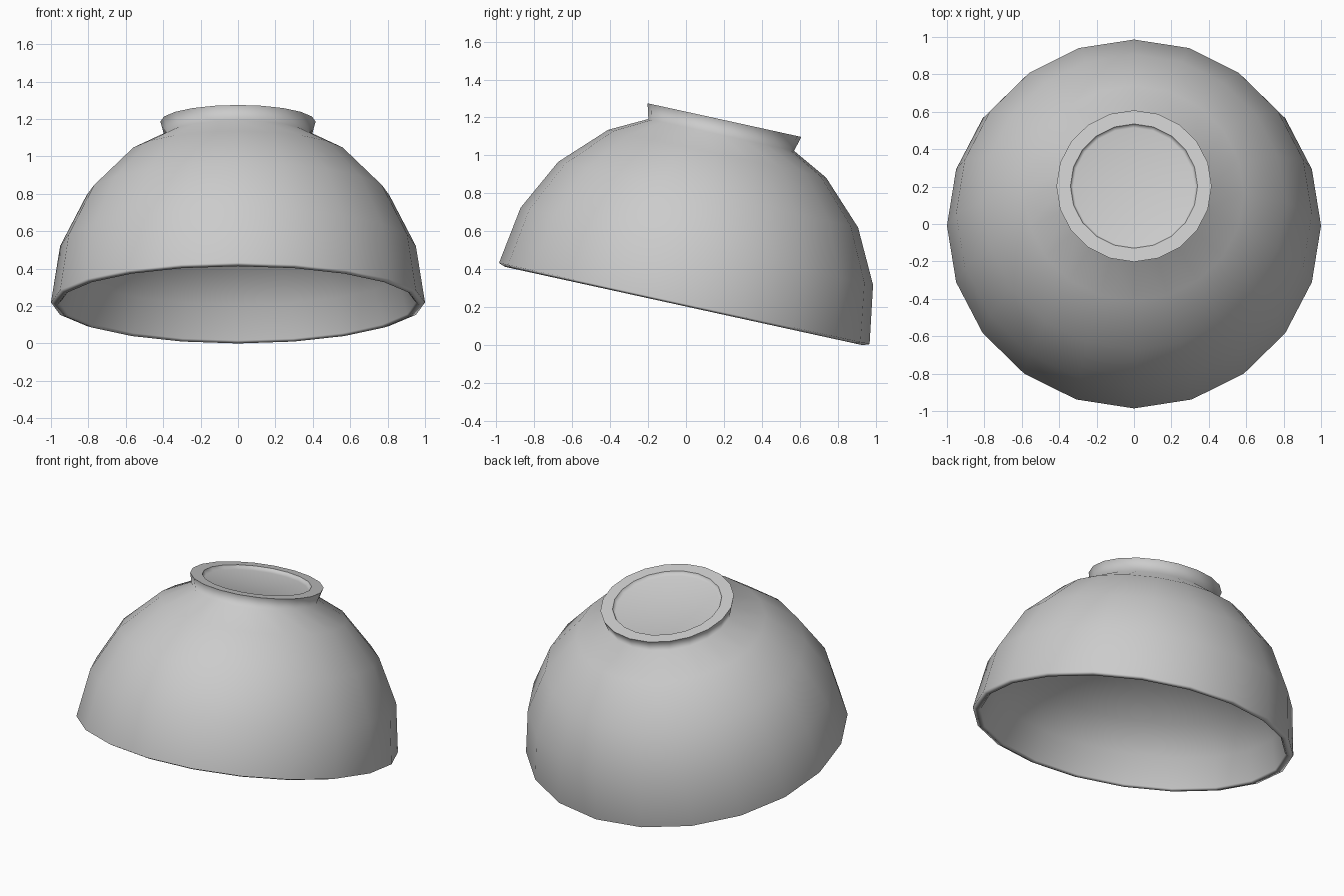
import bpy, bmesh
from math import sin, cos, radians, pi
from mathutils import Matrix

if "Cube" in bpy.data.objects:
    bpy.data.objects.remove(bpy.data.objects["Cube"])

SIDES = 20
TILT = radians(-12.35)


def dome(radius, height, angles):
    return [(radius * cos(radians(a)), height * sin(radians(a))) for a in angles]


def lathe(name, profile, sharp_rings):
    """Revolve (radius, height) points around z; radius 0 makes a pole."""
    bm = bmesh.new()
    rings = []
    for r, h in profile:
        if r == 0:
            rings.append([bm.verts.new((0, 0, h))] * SIDES)
        else:
            rings.append([bm.verts.new((r * cos(2 * pi * i / SIDES),
                                        r * sin(2 * pi * i / SIDES), h))
                          for i in range(SIDES)])
    for a, b in zip(rings, rings[1:]):
        for i in range(SIDES):
            j = (i + 1) % SIDES
            corners = list(dict.fromkeys((a[i], b[i], b[j], a[j])))
            bm.faces.new(corners).smooth = True
    # crisp edges on the chosen rings
    for k in sharp_rings:
        for i in range(SIDES):
            bm.edges.get((rings[k][i], rings[k][(i + 1) % SIDES])).smooth = False
    bmesh.ops.recalc_face_normals(bm, faces=bm.faces)
    mesh = bpy.data.meshes.new(name)
    bm.to_mesh(mesh)
    bm.free()
    obj = bpy.data.objects.new(name, mesh)
    bpy.context.collection.objects.link(obj)
    # big faces dominate the shading, so thin lip and foot blend tightly
    obj.modifiers.new("weighted_shading", 'WEIGHTED_NORMAL').keep_sharp = True
    return obj


# recessed base, flat foot ring, outer wall, rounded lip, inner wall
foot = [(0, 0.955), (0.325, 0.963), (0.34, 0.99), (0.415, 0.99), (0.393, 0.91)]
outer = dome(1.0, 1.0, (54, 36, 18, 0))
lip = [(0.965, -0.013)]
inner = dome(0.95, 0.6, (0, 18, 36, 54, 72)) + [(0, 0.6)]
bowl = lathe("upturned_bowl", foot + outer + lip + inner, (2, 3))

# lean the bowl towards the back so the lip touches the ground there
bowl.data.transform(Matrix.Translation((0, -0.009, 0.219)) @ Matrix.Rotation(TILT, 4, 'X'))
